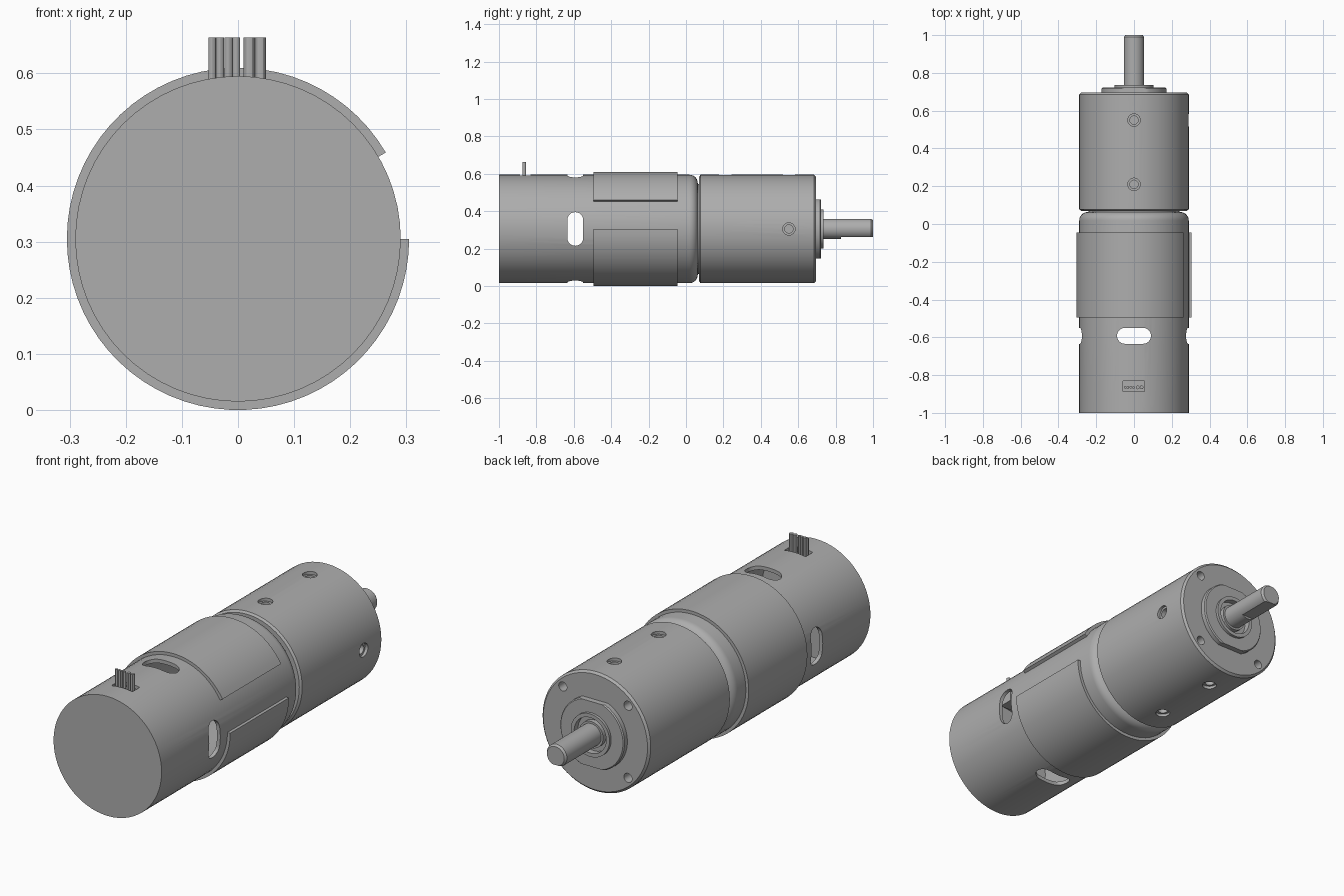
import bpy, bmesh, math
from mathutils import Matrix, Vector

AXIS_Z = 0.305
R = 0.29
SIDES = 64

if "Cube" in bpy.data.objects:
    bpy.data.objects.remove(bpy.data.objects["Cube"], do_unlink=True)

grey = bpy.data.materials.new("plain_grey")
grey.use_nodes = True
grey.diffuse_color = (0.42, 0.42, 0.42, 1)
grey.node_tree.nodes["Principled BSDF"].inputs["Base Color"].default_value = grey.diffuse_color


def make(name, bm):
    bmesh.ops.remove_doubles(bm, verts=bm.verts, dist=1e-5)
    bmesh.ops.recalc_face_normals(bm, faces=bm.faces)
    mesh = bpy.data.meshes.new(name)
    bm.to_mesh(mesh)
    bm.free()
    mesh.materials.append(grey)
    ob = bpy.data.objects.new(name, mesh)
    bpy.context.collection.objects.link(ob)
    return ob


def lathe(name, profile, start=0, sweep=360, sides=SIDES):
    """Turn a (radius, y) profile about the motor axis."""
    bm = bmesh.new()
    full = sweep == 360
    on_axis = profile[0][0] == 0
    rings = []
    for i in range(sides if full else sides + 1):
        a = math.radians(start + sweep * i / sides)
        rings.append([bm.verts.new((r * math.cos(a), y, AXIS_Z + r * math.sin(a)))
                      for r, y in profile])
    n = len(profile)
    for i in range(sides):
        p, q = rings[i], rings[(i + 1) % len(rings)]
        for j in range(n - 1 if on_axis else n):
            k = (j + 1) % n
            bm.faces.new((p[j], p[k], q[k], q[j]))
    if not full:
        bm.faces.new(rings[0])
        bm.faces.new(rings[-1])
    return make(name, bm)


def box(name, centre, size):
    bm = bmesh.new()
    bmesh.ops.create_cube(bm, size=1, matrix=Matrix.Translation(centre)
                          @ Matrix.Diagonal((*size, 1)))
    return make(name, bm)


def rod(name, r, start, end, sides=24):
    start, end = Vector(start), Vector(end)
    d = end - start
    turn = d.to_track_quat('Z', 'Y').to_matrix().to_4x4()
    bm = bmesh.new()
    bmesh.ops.create_cone(bm, cap_ends=True, segments=sides, radius1=r, radius2=r, depth=d.length,
                          matrix=Matrix.Translation((start + end) / 2) @ turn)
    return make(name, bm)


def slot(angle):
    """Rounded slot cutter running right across the can."""
    bm = bmesh.new()
    half, r = 0.0475, 0.0425
    verts = []
    for i in range(26):
        side = 1 if i < 13 else -1
        a = math.pi * (i % 13) / 12 - math.pi / 2 + (0 if side > 0 else math.pi)
        verts.append(bm.verts.new((side * half + r * math.cos(a), r * math.sin(a), -0.4)))
    face = bm.faces.new(verts)
    top = bmesh.ops.extrude_face_region(bm, geom=[face])["geom"]
    bmesh.ops.translate(bm, vec=(0, 0, 0.8), verts=[v for v in top if isinstance(v, bmesh.types.BMVert)])
    bm.transform(Matrix.Translation((0, -0.592, AXIS_Z)) @ Matrix.Rotation(angle, 4, 'Y'))
    return make("slot_cutter", bm)


def cut(ob, cutter):
    mod = ob.modifiers.new("cut", 'BOOLEAN')
    mod.operation = 'DIFFERENCE'
    mod.solver = 'EXACT'
    mod.object = cutter
    bpy.context.view_layer.objects.active = ob
    bpy.ops.object.modifier_apply(modifier=mod.name)
    bpy.data.objects.remove(cutter, do_unlink=True)


# Motor can: hollow, with a rounded shoulder, slots and a connector opening
shoulder = [(0.245 + 0.045 * math.cos(a), 0.018 + 0.045 * math.sin(a))
            for a in [math.pi / 2 * i / 8 for i in range(9)]]
can = lathe("motor_can", [(0, -1), (R, -1)] + shoulder + [(0, 0.063)])
cut(can, lathe("cavity_cutter", [(0, -0.97), (0.272, -0.97), (0.272, 0), (0, 0)]))
cut(can, slot(0))
cut(can, slot(math.pi / 2))
cut(can, box("opening_cutter", (-0.002, -0.86, 0.6), (0.114, 0.056, 0.16)))

# Open wrap around the can
wrap = lathe("wrap_sleeve", [(R - 0.002, -0.495), (0.305, -0.495), (0.305, -0.045), (R - 0.002, -0.045)],
             30.3, 329.7)

# Connector block and pins
block = box("connector_block", (-0.002, -0.86, 0.545), (0.13, 0.07, 0.05))
parts = [can, wrap, block]
pins = [(-0.046, 0.007), (-0.032, 0.007), (-0.017, 0.007), (-0.003, 0.007), (0.02, 0.01), (0.04, 0.01)]
for i, (x, r) in enumerate(pins):
    parts.append(rod(f"connector_pin_{i + 1}", r, (x, -0.865, 0.56), (x, -0.865, 0.664), 12))

# Gearbox with a short neck, radial screw holes and face holes
gearbox = lathe("gearbox", [(0, 0.05), (0.24, 0.05), (0.24, 0.07), (0.28, 0.07), (R, 0.078),
                            (R, 0.685), (0.28, 0.695), (0, 0.695)])
for y, direction in [(0.55, (0, 0, 1)), (0.21, (0, 0, 1)), (0.55, (0, 0, -1)),
                     (0.21, (0, 0, -1)), (0.55, (1, 0, 0))]:
    d = Vector(direction)
    c = Vector((0, y, AXIS_Z))
    cut(gearbox, rod("counterbore_cutter", 0.033, c + d * 0.275, c + d * 0.33))
    cut(gearbox, rod("hole_cutter", 0.022, c + d * 0.2, c + d * 0.33))
for sx in (-1, 1):
    for sz in (-1, 1):
        x, z = sx * 0.175, AXIS_Z + sz * 0.175
        cut(gearbox, rod("face_hole_cutter", 0.022, (x, 0.6, z), (x, 0.75, z)))
parts.append(gearbox)

# Mounting boss with flats, raised lip and bearing
boss = lathe("mounting_boss", [(0, 0.68), (0.172, 0.68), (0.172, 0.717), (0.167, 0.722),
                               (0.104, 0.722), (0.104, 0.735), (0.086, 0.735), (0.086, 0.705),
                               (0.064, 0.705), (0.064, 0.727), (0, 0.727)])
for s in (-1, 1):
    cut(boss, box("flat_cutter", (0, 0.7, AXIS_Z + s * 0.208), (0.5, 0.2, 0.1)))
parts.append(boss)

# Output shaft with a flat underneath
shaft = lathe("output_shaft", [(0, 0.69), (0.054, 0.69), (0.054, 0.99), (0.046, 1), (0, 1)], sides=40)
cut(shaft, box("shaft_flat_cutter", (0, 0.98, 0.212), (0.2, 0.3, 0.1)))
parts.append(shaft)

bpy.ops.object.select_all(action='DESELECT')
for ob in parts:
    ob.select_set(True)
bpy.context.view_layer.objects.active = can
bpy.ops.object.shade_smooth_by_angle(angle=math.radians(30))
